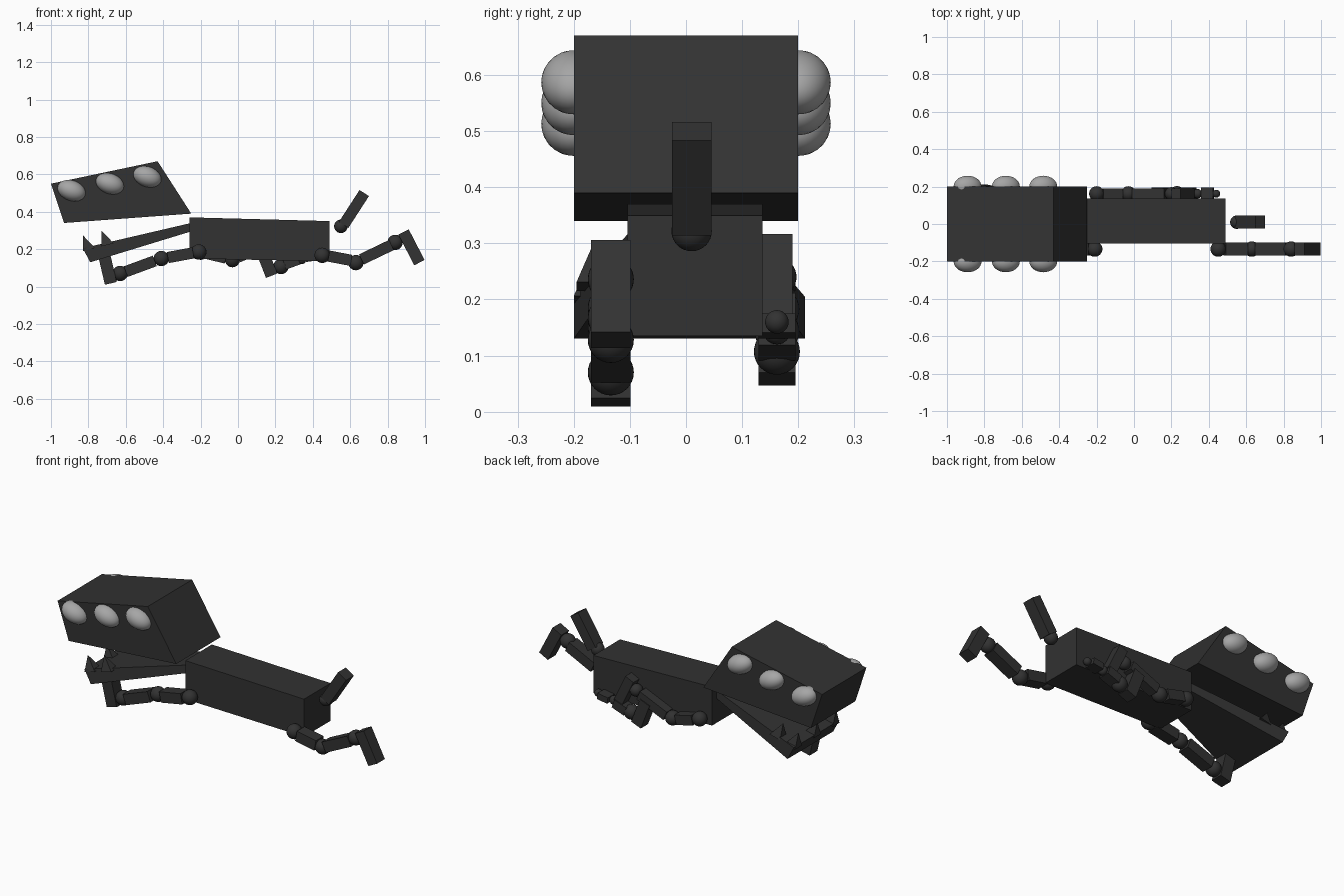
import bpy, bmesh, math
from mathutils import Vector

cube = bpy.data.objects.get("Cube")
if cube:
    bpy.data.objects.remove(cube, do_unlink=True)


def material(name, value):
    m = bpy.data.materials.new(name)
    m.use_nodes = True
    m.diffuse_color = (value, value, value, 1)
    bsdf = m.node_tree.nodes["Principled BSDF"]
    bsdf.inputs["Base Color"].default_value = (value, value, value, 1)
    bsdf.inputs["Roughness"].default_value = 0.7
    return m


DARK = material("charcoal", 0.032)
GREY = material("eye_grey", 0.38)


def finish(name, bm, mat, smooth=False):
    bmesh.ops.recalc_face_normals(bm, faces=bm.faces)
    for f in bm.faces:
        f.smooth = smooth
    me = bpy.data.meshes.new(name)
    bm.to_mesh(me)
    bm.free()
    me.materials.append(mat)
    ob = bpy.data.objects.new(name, me)
    bpy.context.collection.objects.link(ob)
    return ob


def prism(name, profile, y, widths):
    """Side profile of (x, z) points, spread to a half width at each point."""
    bm = bmesh.new()
    sides = [[bm.verts.new((x, y + s * w, z)) for (x, z), w in zip(profile, widths)]
             for s in (-1, 1)]
    n = len(profile)
    for side in sides:
        bm.faces.new(side)
    for i in range(n):
        j = (i + 1) % n
        bm.faces.new((sides[0][i], sides[0][j], sides[1][j], sides[1][i]))
    return finish(name, bm, DARK)


def bone(name, p, q, y, width=0.07, thick=0.06):
    """Box running from p to q in the side plane."""
    p, q = Vector(p), Vector(q)
    d = (q - p).normalized() * thick / 2
    n = Vector((-d.y, d.x))
    return prism(name, [p + n, q + n, q - n, p - n], y, [width / 2] * 4)


def ball(name, loc, size, mat=DARK, tilt=0):
    bm = bmesh.new()
    bmesh.ops.create_uvsphere(bm, u_segments=32, v_segments=16, radius=1)
    ob = finish(name, bm, mat, True)
    ob.location, ob.scale = loc, size
    ob.rotation_euler.y = tilt
    return ob


def limb(name, y, joints, bones, radii, width):
    for i, ((x, z), r) in enumerate(zip(joints, radii)):
        ball(f"{name}_joint_{i + 1}", (x, y, z), (r, r, r))
    for part, (p, q, t) in zip(("upper", "lower", "foot"), bones):
        bone(f"{name}_{part}", p, q, y, width, t)


# Head, body and lower jaw
prism("head", [(-1, 0.55), (-0.43, 0.67), (-0.25, 0.39), (-0.93, 0.34)], 0, [0.2] * 4)
prism("body", [(-0.26, 0.37), (0.49, 0.35), (0.49, 0.135), (-0.26, 0.15)], 0.016, [0.12] * 4)
prism("jaw", [(-0.83, 0.205), (-0.25, 0.34), (-0.25, 0.295), (-0.79, 0.13)], 0.006,
      [0.206, 0.09, 0.09, 0.206])

# Teeth: pyramids along the jaw rim
for i, (x, y, z) in enumerate([(-0.83, 0.17, 0.19), (-0.83, 0, 0.19), (-0.83, -0.17, 0.19),
                               (-0.73, 0.165, 0.215), (-0.73, -0.165, 0.215)]):
    bm = bmesh.new()
    tip = bm.verts.new((x, y, z + 0.085))
    base = [bm.verts.new((x + a, y + b, z + a / 4))
            for a, b in ((0, -0.03), (0.065, -0.03), (0.065, 0.03), (0, 0.03))]
    bm.faces.new(base)
    for j in range(4):
        bm.faces.new((base[j], base[(j + 1) % 4], tip))
    finish(f"tooth_{i + 1}", bm, DARK)

# Three eyes on each side of the head
for side, s in (("right", -1), ("left", 1)):
    for i, (x, z) in enumerate([(-0.89, 0.513), (-0.685, 0.55), (-0.485, 0.587)]):
        ball(f"eye_{side}_{i + 1}", (x, s * 0.2, z), (0.077, 0.058, 0.054), GREY, 0.35)

# Tail
ball("tail_joint", (0.55, 0.01, 0.322), (0.036, 0.036, 0.036))
bone("tail", (0.565, 0.33), (0.675, 0.5), 0.01)

# Limbs on the right
limb("front_right_leg", -0.134,
     [(-0.21, 0.185), (-0.41, 0.15), (-0.63, 0.07)],
     [((-0.24, 0.18), (-0.375, 0.155), 0.06), ((-0.445, 0.137), (-0.6, 0.08), 0.06),
      ((-0.68, 0.017), (-0.725, 0.21), 0.065)], [0.041] * 3, 0.07)
limb("rear_right_leg", -0.134,
     [(0.45, 0.167), (0.63, 0.128), (0.84, 0.236)],
     [((0.485, 0.163), (0.605, 0.14), 0.06), ((0.66, 0.145), (0.82, 0.222), 0.06),
      ((0.885, 0.292), (0.97, 0.128), 0.062)], [0.041] * 3, 0.07)

# Limbs on the left
limb("front_left_leg", 0.162,
     [(-0.2, 0.183), (-0.03, 0.143), (0.2, 0.24)],
     [((-0.17, 0.175), (-0.065, 0.15), 0.055), ((0.0, 0.155), (0.17, 0.228), 0.055),
      ((0.225, 0.305), (0.3, 0.15), 0.055)], [0.04, 0.04, 0.035], 0.056)
limb("rear_left_leg", 0.162,
     [(0.44, 0.16), (0.34, 0.145), (0.23, 0.107)],
     [((0.425, 0.158), (0.36, 0.148), 0.035), ((0.325, 0.142), (0.25, 0.115), 0.05),
      ((0.18, 0.058), (0.125, 0.2), 0.065)], [0.021, 0.025, 0.041], 0.066)
